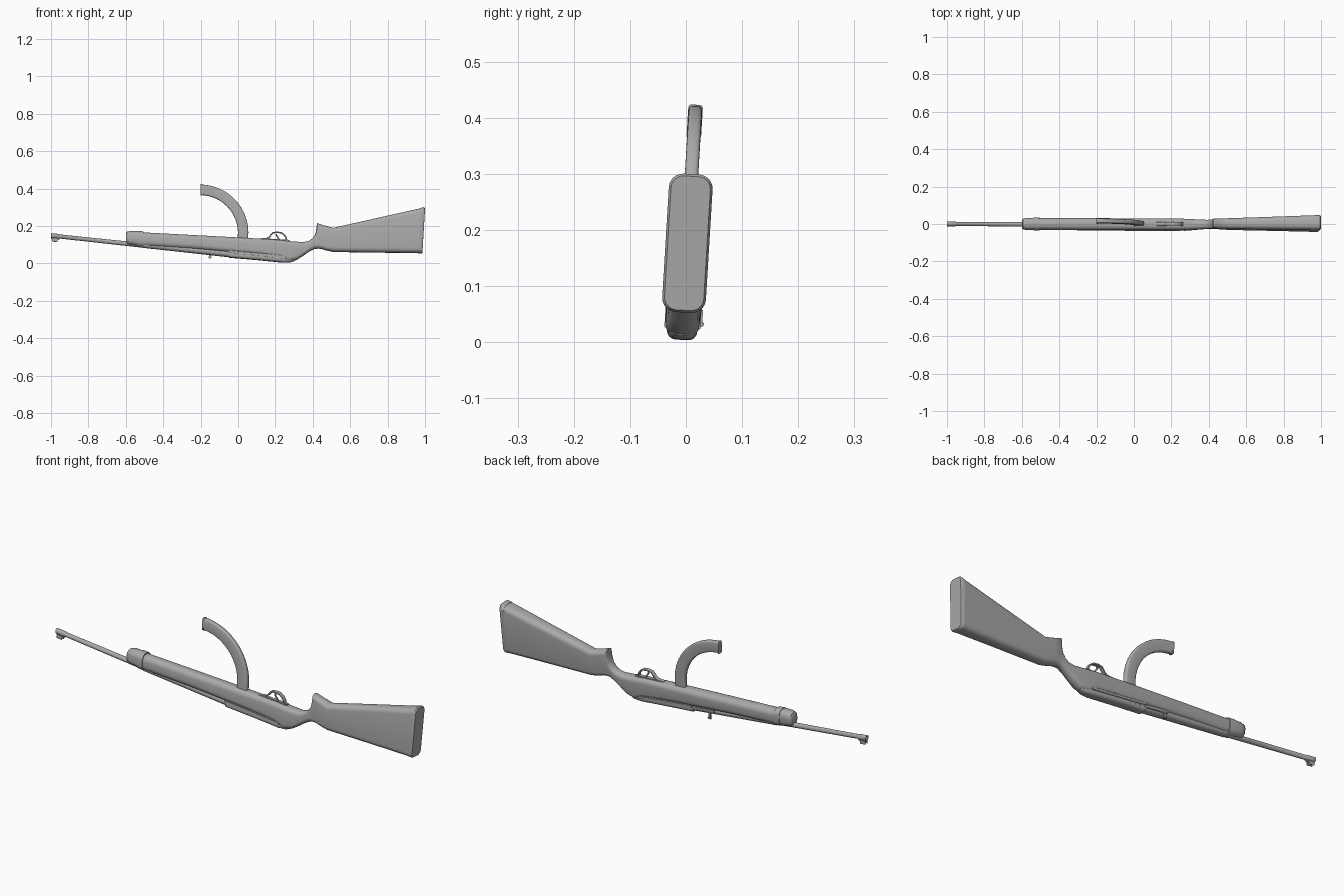
import bpy, bmesh, math
from mathutils import Vector, Matrix

cube = bpy.data.objects.get("Cube")
if cube:
    bpy.data.objects.remove(cube, do_unlink=True)

grey = bpy.data.materials.new("plain grey")
grey.use_nodes = True
COLOUR = (0.4, 0.4, 0.4, 1)
grey.diffuse_color = COLOUR
grey.node_tree.nodes["Principled BSDF"].inputs["Base Color"].default_value = COLOUR

# The whole rifle lies upside down, rolled slightly on its long axis
ROLL = Matrix.Translation((0, -0.008, 0)) @ Matrix.Rotation(-0.06, 4, 'X')


def finish(name, bm, angle=40):
    bmesh.ops.recalc_face_normals(bm, faces=bm.faces)
    mesh = bpy.data.meshes.new(name)
    bm.to_mesh(mesh)
    bm.free()
    mesh.materials.append(grey)
    obj = bpy.data.objects.new(name, mesh)
    bpy.context.collection.objects.link(obj)
    obj.matrix_world = ROLL
    bpy.ops.object.select_all(action='DESELECT')
    obj.select_set(True)
    bpy.context.view_layer.objects.active = obj
    bpy.ops.object.shade_smooth_by_angle(angle=math.radians(angle))
    return obj


def skin(name, rings, angle=40):
    """Join matching rings of points into a capped skin."""
    bm = bmesh.new()
    loops = [[bm.verts.new(p) for p in ring] for ring in rings]
    n = len(loops[0])
    for a, b in zip(loops, loops[1:]):
        for i in range(n):
            j = (i + 1) % n
            bm.faces.new((a[i], a[j], b[j], b[i]))
    bm.faces.new(loops[0])
    bm.faces.new(loops[-1])
    return finish(name, bm, angle)


def rounded(hw, hh, r, steps=5):
    """Rounded rectangle outline as (side, up) pairs."""
    r = min(r, hw * 0.98, hh * 0.98)
    pts = []
    for k, (sx, sy) in enumerate([(1, 1), (-1, 1), (-1, -1), (1, -1)]):
        for s in range(steps + 1):
            a = math.pi / 2 * (k + s / steps)
            pts.append((sx * (hw - r) + r * math.cos(a), sy * (hh - r) + r * math.sin(a)))
    return pts


def loft(name, sections, angle=40):
    """Sections: top x, top z, bottom x, bottom z, half width, corner radius."""
    rings = []
    for xt, zt, xb, zb, hw, r in sections:
        hh = (zt - zb) / 2
        ring = []
        for y, u in rounded(hw, hh, r):
            t = (u + hh) / (2 * hh)
            ring.append((xb + (xt - xb) * t, y, zb + (zt - zb) * t))
        rings.append(ring)
    return skin(name, rings, angle)


def sweep(name, path, hw, depth, r, angle=40):
    """Sweep a rounded bar along a path of (x, z) points."""
    pts = [Vector((x, 0, z)) for x, z in path]
    rings = []
    for i, p in enumerate(pts):
        d = (pts[min(i + 1, len(pts) - 1)] - pts[max(i - 1, 0)]).normalized()
        side = Vector((-d.z, 0, d.x))
        rings.append([p + side * v + Vector((0, u, 0)) for u, v in rounded(hw, depth, r, 3)])
    return skin(name, rings, angle)


def tube(name, stations, y=0, sides=20):
    """Round bar along x from (x, z, radius) stations."""
    rings = []
    for x, z, r in stations:
        rings.append([(x, y + r * math.cos(2 * math.pi * i / sides),
                       z + r * math.sin(2 * math.pi * i / sides)) for i in range(sides)])
    return skin(name, rings)


def block(name, centre, size, pitch=0.0):
    bm = bmesh.new()
    bmesh.ops.create_cube(bm, size=1, matrix=Matrix.Translation(centre)
                          @ Matrix.Rotation(pitch, 4, 'Y') @ Matrix.Diagonal((*size, 1)))
    bmesh.ops.bevel(bm, geom=bm.edges[:], offset=min(size) * 0.2, segments=2, affect='EDGES')
    return finish(name, bm)


def bore(x):
    """Height of the barrel axis."""
    return 0.149 - 0.107 * (x + 1)


PITCH = math.atan(0.107)

# Wooden stock from fore-end to butt
loft("stock", [
    (-0.51, 0.166, -0.51, 0.090, 0.031, 0.028),
    (-0.25, 0.152, -0.25, 0.076, 0.032, 0.026),
    (0.05, 0.136, 0.05, 0.050, 0.031, 0.024),
    (0.22, 0.125, 0.22, 0.032, 0.031, 0.022),
    (0.29, 0.117, 0.27, 0.008, 0.030, 0.022),
    (0.35, 0.114, 0.31, 0.016, 0.027, 0.024),
    (0.38, 0.121, 0.345, 0.038, 0.025, 0.024),
    (0.40, 0.135, 0.38, 0.062, 0.024, 0.023),
    (0.415, 0.160, 0.41, 0.077, 0.024, 0.023),
    (0.42, 0.190, 0.43, 0.079, 0.024, 0.022),
    (0.422, 0.216, 0.45, 0.077, 0.025, 0.020),
    (0.46, 0.203, 0.47, 0.070, 0.027, 0.022),
    (0.51, 0.190, 0.51, 0.061, 0.029, 0.024),
    (0.75, 0.244, 0.75, 0.058, 0.034, 0.025),
    (0.975, 0.294, 0.965, 0.055, 0.039, 0.025)])

# Butt plate with softened rim
loft("butt_plate", [
    (0.974, 0.295, 0.964, 0.054, 0.039, 0.025),
    (0.994, 0.300, 0.980, 0.053, 0.039, 0.025),
    (1.000, 0.296, 0.986, 0.057, 0.035, 0.022)])

# Rounded fore-end nose and barrel band
loft("fore_end_nose", [
    (-0.600, 0.160, -0.600, 0.112, 0.021, 0.02),
    (-0.594, 0.169, -0.594, 0.104, 0.028, 0.025),
    (-0.575, 0.174, -0.575, 0.098, 0.032, 0.028),
    (-0.535, 0.172, -0.535, 0.092, 0.032, 0.028)])
loft("barrel_band", [
    (-0.537, 0.174, -0.537, 0.090, 0.034, 0.029),
    (-0.505, 0.171, -0.505, 0.086, 0.034, 0.029)])

# Barrel with muzzle bore
tube("barrel", [(-0.985, bore(-0.985), 0.008), (-1.0, bore(-1), 0.009),
                (-1.0, bore(-1), 0.013), (-0.955, bore(-0.955), 0.013),
                (-0.952, bore(-0.952), 0.011), (-0.65, bore(-0.65), 0.012),
                (0.0, bore(0), 0.015)])

# Front sight: base, two ears and a post
block("front_sight_base", (-0.977, 0, bore(-0.977) - 0.014), (0.044, 0.012, 0.010), PITCH)
for side in (-1, 1):
    block("front_sight_ear", (-0.98, side * 0.007, 0.125), (0.03, 0.003, 0.018), PITCH)
block("front_sight_post", (-0.98, 0, 0.126), (0.007, 0.003, 0.016), PITCH)

# Upper handguard over the barrel
loft("handguard", [(x, bore(x) + 0.02, x, bore(x) - 0.013, 0.022, 0.02)
                   for x in (-0.51, -0.05)])

# Receiver with rounded rear
loft("receiver", [
    (-0.05, 0.072, -0.05, 0.031, 0.027, 0.014),
    (0.10, 0.065, 0.10, 0.018, 0.028, 0.016),
    (0.24, 0.060, 0.24, 0.004, 0.027, 0.016),
    (0.28, 0.055, 0.28, 0.005, 0.024, 0.016),
    (0.30, 0.050, 0.30, 0.012, 0.018, 0.014)])
for side in (-1, 1):
    block("receiver_rail", (0.10, side * 0.029, 0.046), (0.30, 0.006, 0.012), PITCH)

# Operating slide and its handle
block("operating_slide", (-0.06, 0.024, 0.056), (0.22, 0.008, 0.014), PITCH)
block("slide_handle", (-0.15, 0.030, 0.045), (0.012, 0.010, 0.032))
block("handle_tip", (-0.15, 0.033, 0.034), (0.018, 0.010, 0.008))

# Curved magazine
arc = [(-0.205 + 0.232 * math.cos(a), 0.165 + 0.229 * math.sin(a))
       for a in (math.radians(88 * i / 20) for i in range(21))]
sweep("magazine", [(0.024, 0.10)] + arc, 0.012, 0.028, 0.007)
tip = arc[-1]
sweep("magazine_floor_plate", [(tip[0] + 0.004, tip[1]), (tip[0] - 0.003, tip[1])],
      0.013, 0.030, 0.006)

# Trigger guard and trigger
sweep("trigger_guard", [(0.12, 0.130), (0.155, 0.133), (0.168, 0.142), (0.185, 0.163),
                        (0.205, 0.167), (0.232, 0.164), (0.248, 0.152),
                        (0.258, 0.136), (0.260, 0.110)], 0.010, 0.0035, 0.002)
block("guard_plate", (0.20, 0, 0.126), (0.15, 0.020, 0.008), 0.06)
sweep("trigger", [(0.225, 0.115), (0.218, 0.133), (0.208, 0.146), (0.204, 0.157)],
      0.004, 0.004, 0.003)
